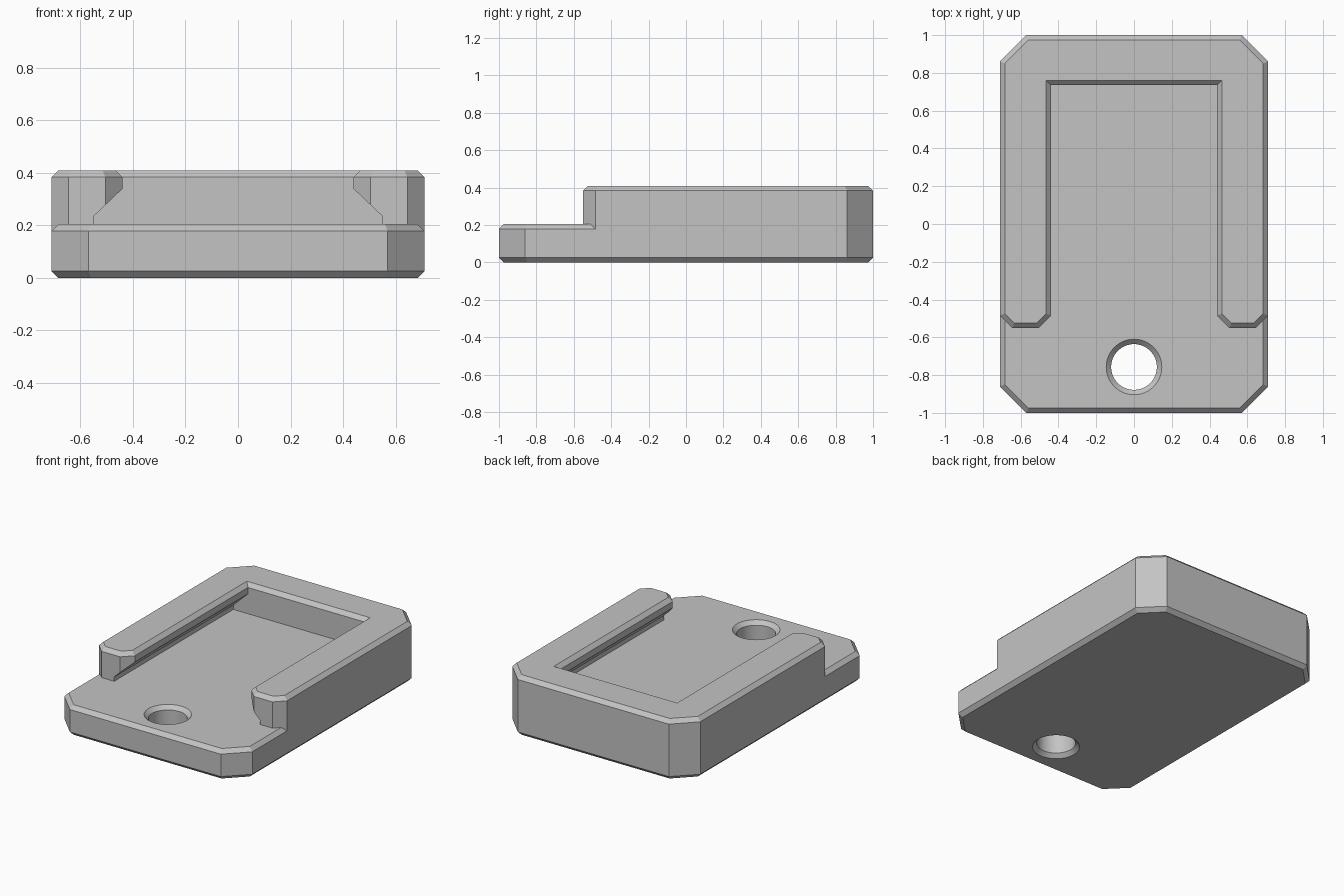
import bpy, bmesh, math

cube = bpy.data.objects.get("Cube")
if cube:
    bpy.data.objects.remove(cube)

W, H, STEP, CH = 0.71, 0.41, 0.205, 0.026   # half width, height, floor height, edge chamfer
CORNER, END = 0.14, 0.065                   # plan chamfers of the body and the arm ends
ARM_IN, ARM_Y, BACK_Y = 0.44, -0.55, 0.735  # inner arm side, arm front, pocket back

grey = bpy.data.materials.new("Grey")
grey.use_nodes = True
grey.diffuse_color = (0.55, 0.55, 0.55, 1)
grey.node_tree.nodes["Principled BSDF"].inputs["Base Color"].default_value = (0.55, 0.55, 0.55, 1)


def finish(bm, name):
    bmesh.ops.recalc_face_normals(bm, faces=bm.faces)
    mesh = bpy.data.meshes.new(name)
    bm.to_mesh(mesh)
    bm.free()
    mesh.materials.append(grey)
    obj = bpy.data.objects.new(name, mesh)
    bpy.context.collection.objects.link(obj)
    return obj


def extrude(points, vector, name, bevel_levels=()):
    """Extrude a flat outline and chamfer the rims at the given heights."""
    bm = bmesh.new()
    face = bm.faces.new([bm.verts.new(p) for p in points])
    result = bmesh.ops.extrude_face_region(bm, geom=[face], use_keep_orig=True)
    moved = [v for v in result["geom"] if isinstance(v, bmesh.types.BMVert)]
    bmesh.ops.translate(bm, verts=moved, vec=vector)
    bmesh.ops.recalc_face_normals(bm, faces=bm.faces)
    rims = [e for e in bm.edges
            if any(all(abs(v.co.z - z) < 1e-5 for v in e.verts) for z in bevel_levels)]
    if rims:
        bmesh.ops.bevel(bm, geom=rims, offset=CH, offset_type='OFFSET',
                        segments=1, profile=0.5, affect='EDGES')
    return finish(bm, name)


def mirrored(half):
    return half + [(-x, y, z) for x, y, z in reversed(half)]


def boolean(target, tool, operation):
    mod = target.modifiers.new(operation.title(), 'BOOLEAN')
    mod.operation, mod.object, mod.solver = operation, tool, 'EXACT'
    bpy.context.view_layer.objects.active = target
    bpy.ops.object.modifier_apply(modifier=mod.name)
    bpy.data.objects.remove(tool)


# Base plate with cut corners, chamfered at top and bottom
plate = mirrored([(W - CORNER, -1, 0), (W, CORNER - 1, 0),
                  (W, 1 - CORNER, 0), (W - CORNER, 1, 0)])
body = extrude(plate, (0, 0, STEP), "holder_body", (0, STEP))

# Raised U-shaped rim, sunk into the plate
LOW = 0.1
u_half = [(ARM_IN, BACK_Y), (ARM_IN, ARM_Y + END), (ARM_IN + END, ARM_Y),
          (W - END, ARM_Y), (W, ARM_Y + END), (W, 1 - CORNER), (W - CORNER, 1)]
rim = extrude(mirrored([(x, y, LOW) for x, y in u_half]), (0, 0, H - LOW), "rim", (H,))

# Dovetail undercut along the arms
section = mirrored([(0.55, -1.2, 0), (0.55, -1.2, 0.235), (0.42, -1.2, 0.359)])
slot = extrude(section, (0, BACK_Y + 1.2, 0), "dovetail_cutter")
boolean(rim, slot, 'DIFFERENCE')
boolean(body, rim, 'UNION')

# Round hole with countersinks on both sides
bm = bmesh.new()
R, FLARE, SEG = 0.121, 0.05, 64
rings = [(R + FLARE, CH - FLARE), (R, CH), (R, STEP - CH), (R + FLARE, STEP - CH + FLARE)]
loops = [[bm.verts.new((r * math.cos(2 * math.pi * i / SEG),
                        r * math.sin(2 * math.pi * i / SEG) - 0.757, z))
          for i in range(SEG)] for r, z in rings]
for a, b in zip(loops, loops[1:]):
    for i in range(SEG):
        j = (i + 1) % SEG
        bm.faces.new((a[i], a[j], b[j], b[i]))
bm.faces.new(loops[0])
bm.faces.new(loops[-1])
boolean(body, finish(bm, "hole_cutter"), 'DIFFERENCE')

# Smooth the hole, keep every other edge crisp
bpy.ops.object.select_all(action='DESELECT')
body.select_set(True)
bpy.context.view_layer.objects.active = body
bpy.ops.object.shade_smooth_by_angle(angle=math.radians(25))
